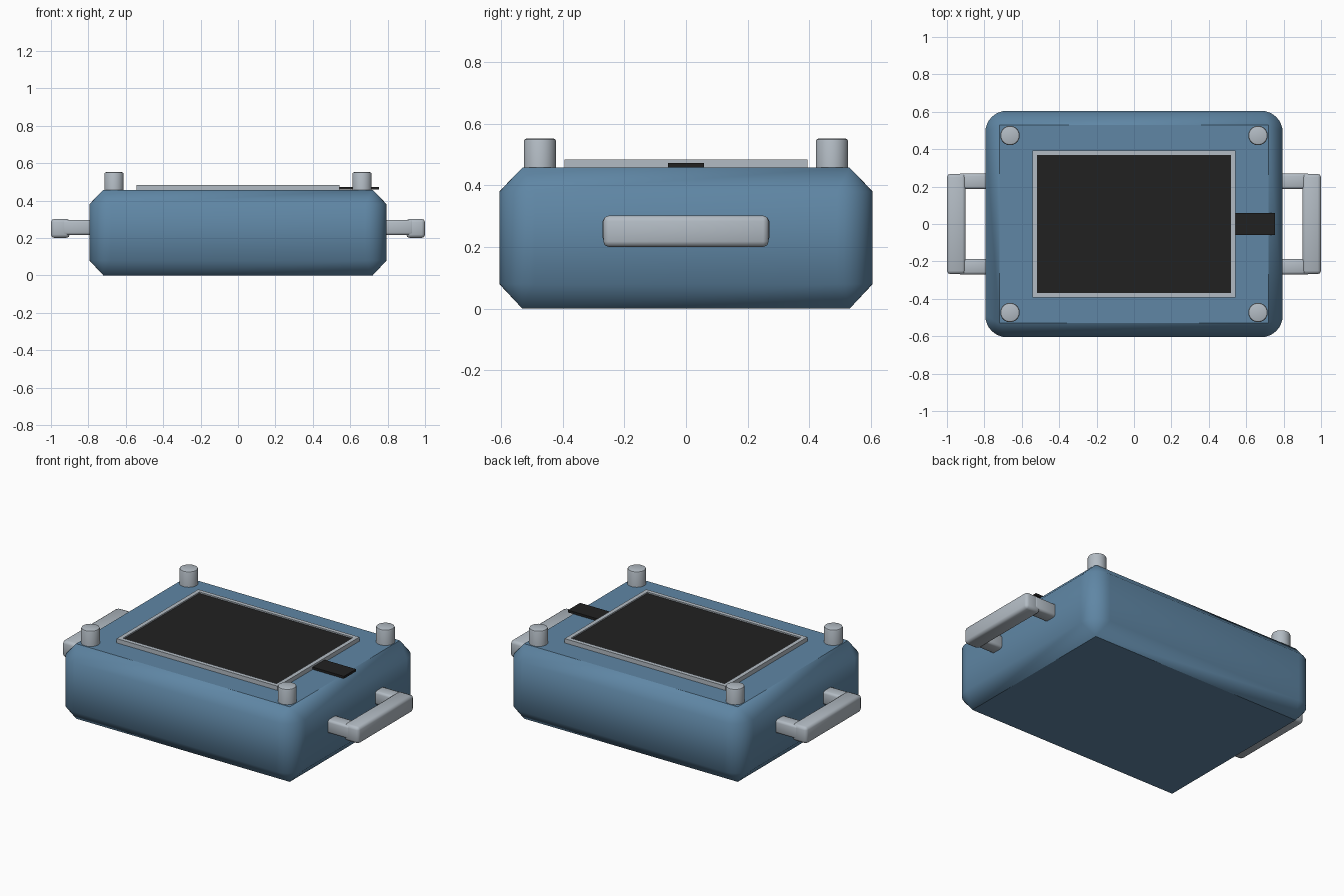
import bpy, bmesh, math
from mathutils import Vector

cube = bpy.data.objects.get("Cube")
if cube:
    bpy.data.objects.remove(cube, do_unlink=True)


def material(name, rgb):
    m = bpy.data.materials.new(name)
    m.use_nodes = True
    m.diffuse_color = (*rgb, 1)
    m.node_tree.nodes["Principled BSDF"].inputs["Base Color"].default_value = (*rgb, 1)
    return m


blue = material("steel blue", (0.115, 0.24, 0.375))
grey = material("light grey", (0.45, 0.5, 0.55))
black = material("matte black", (0.015, 0.015, 0.015))


def make(name, bm, mat):
    bmesh.ops.recalc_face_normals(bm, faces=bm.faces)
    me = bpy.data.meshes.new(name)
    bm.to_mesh(me)
    bm.free()
    me.materials.append(mat)
    ob = bpy.data.objects.new(name, me)
    bpy.context.collection.objects.link(ob)
    return ob


def smooth(ob, angle):
    bpy.ops.object.select_all(action='DESELECT')
    ob.select_set(True)
    bpy.context.view_layer.objects.active = ob
    bpy.ops.object.shade_smooth_by_angle(angle=math.radians(angle))


def box(name, lo, hi, mat, bevel=0.0):
    bm = bmesh.new()
    bmesh.ops.create_cube(bm, size=1)
    lo, hi = Vector(lo), Vector(hi)
    for v in bm.verts:
        v.co = (lo + hi) / 2 + v.co * (hi - lo)
    if bevel:
        bmesh.ops.bevel(bm, geom=bm.edges[:], offset=bevel, segments=2,
                        profile=0.5, affect='EDGES')
    ob = make(name, bm, mat)
    if bevel:
        smooth(ob, 50)
    return ob


def ring(bm, hx, hy, r, z, n=8):
    """Rounded rectangle of vertices, n + 1 per corner."""
    verts = []
    for k, (sx, sy) in enumerate([(1, 1), (-1, 1), (-1, -1), (1, -1)]):
        for i in range(n + 1):
            a = math.pi / 2 * (k + i / n)
            verts.append(bm.verts.new((sx * (hx - r) + r * math.cos(a),
                                       sy * (hy - r) + r * math.sin(a), z)))
    return verts


# Body: sharp-cornered flat caps, chamfered into rounded side walls
bm = bmesh.new()
rings = [ring(bm, 0.72, 0.53, 0.0, 0.0), ring(bm, 0.795, 0.605, 0.115, 0.08),
         ring(bm, 0.795, 0.605, 0.115, 0.38), ring(bm, 0.72, 0.53, 0.0, 0.457)]
for a, b in zip(rings, rings[1:]):
    for i in range(len(a)):
        j = (i + 1) % len(a)
        bm.faces.new((a[i], a[j], b[j], b[i])).smooth = True
caps = [bm.faces.new(rings[0]), bm.faces.new(rings[-1])]
for f in caps:
    for e in f.edges:
        e.smooth = False
bmesh.ops.remove_doubles(bm, verts=bm.verts[:], dist=0.0001)
make("body", bm, blue)

# Raised frame around the screen
bm = bmesh.new()
loops = [[bm.verts.new((sx * hx, sy * hy, z))
          for sx, sy in [(1, 1), (-1, 1), (-1, -1), (1, -1)]]
         for hx, hy, z in [(0.543, 0.393, 0.45), (0.543, 0.393, 0.483),
                           (0.518, 0.368, 0.483), (0.518, 0.368, 0.45)]]
for k in range(4):
    a, b = loops[k], loops[(k + 1) % 4]
    for i in range(4):
        j = (i + 1) % 4
        bm.faces.new((a[i], a[j], b[j], b[i]))
make("screen_frame", bm, grey)

box("screen", (-0.52, -0.37, 0.452), (0.52, 0.37, 0.475), black)
box("side_strap", (0.53, -0.058, 0.458), (0.755, 0.058, 0.472), black)

# Corner posts
for fb, sy in (("front", -1), ("back", 1)):
    for lr, sx in (("right", -1), ("left", 1)):
        bm = bmesh.new()
        bmesh.ops.create_cone(bm, cap_ends=True, segments=32, radius1=0.052,
                              radius2=0.052, depth=0.112)
        bmesh.ops.translate(bm, verts=bm.verts, vec=(sx * 0.663, sy * 0.473, 0.496))
        rim = [e for e in bm.edges if all(v.co.z > 0.54 for v in e.verts)]
        bmesh.ops.bevel(bm, geom=rim, offset=0.01, segments=2, profile=0.5,
                        affect='EDGES')
        smooth(make(f"{fb}_{lr}_post", bm, grey), 40)

# Carrying handles: a grip bar on two arms
for lr, s in (("right", -1), ("left", 1)):
    def span(a, b):
        return sorted((s * a, s * b))
    x0, x1 = span(0.9, 1.0)
    box(f"{lr}_grip", (x0, -0.268, 0.2), (x1, 0.268, 0.302), grey, 0.018)
    x0, x1 = span(0.77, 0.94)
    for fb, y0, y1 in (("front", -0.27, -0.187), ("back", 0.187, 0.27)):
        box(f"{lr}_{fb}_handle_arm", (x0, y0, 0.215), (x1, y1, 0.297), grey, 0.014)
